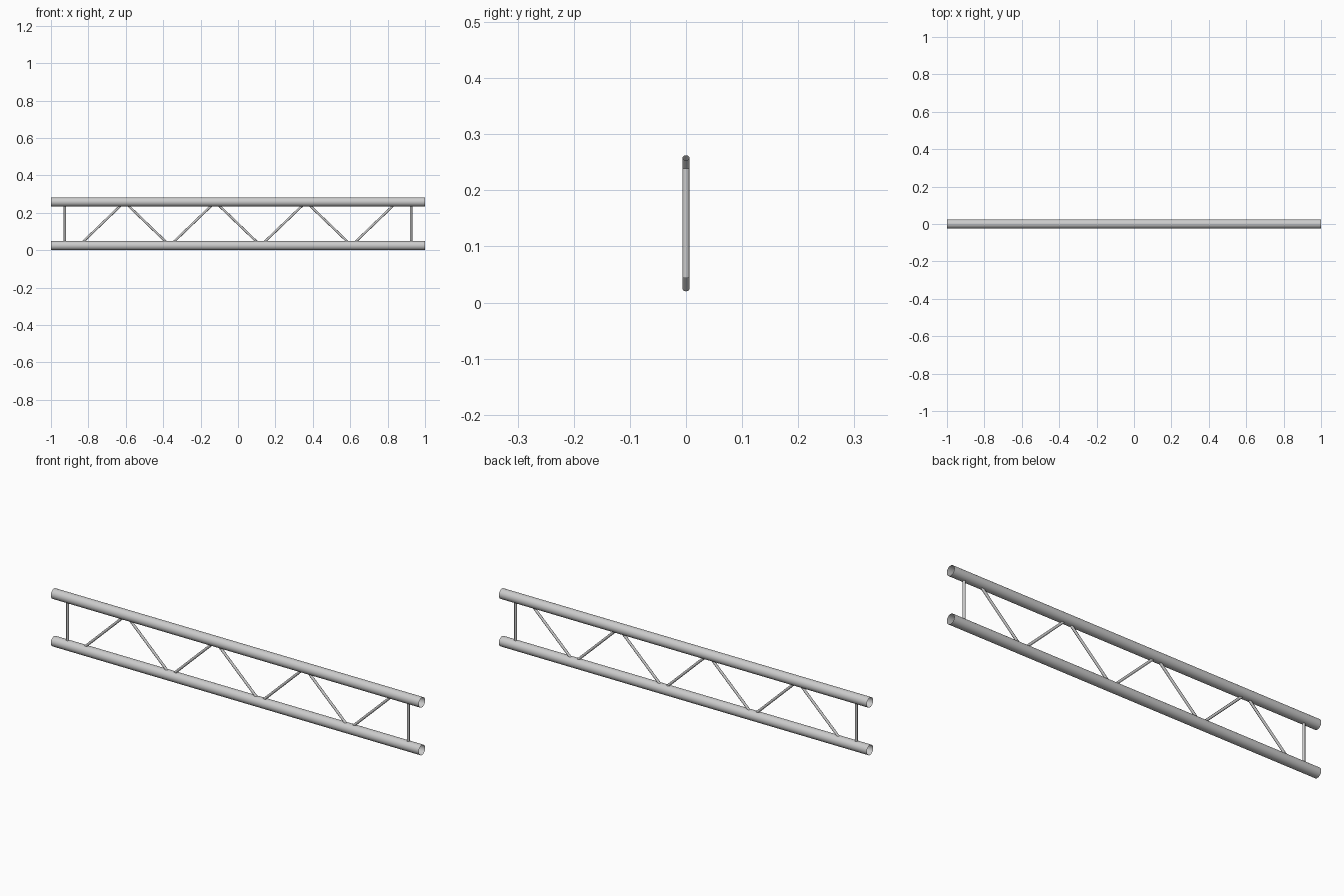
import bpy
import math
from mathutils import Vector

if "Cube" in bpy.data.objects:
    bpy.data.objects.remove(bpy.data.objects["Cube"])

R = 0.0245            # chord radius
WEB_R = 0.0062        # web bar radius
Z_LOW, Z_HIGH = R, 0.258
NODE_X, BAYS = 0.85, 7


def tube(name, a, b, radius, sides):
    """Open-ended round tube between two points."""
    a, b = Vector(a), Vector(b)
    axis = b - a
    bpy.ops.mesh.primitive_cylinder_add(
        vertices=sides, radius=radius, depth=axis.length,
        end_fill_type='NOTHING', location=(a + b) / 2,
        rotation=axis.to_track_quat('Z', 'Y').to_euler())
    obj = bpy.context.object
    obj.name = name
    bpy.ops.object.shade_smooth_by_angle(angle=math.radians(40))
    return obj


# Long chords
for label, z in (("bottom", Z_LOW), ("top", Z_HIGH)):
    tube(f"{label}_chord", (-1, 0, z), (1, 0, z), R, 24)

# Upright end posts, reaching just inside the chord walls
for label, x in (("left", -0.926), ("right", 0.926)):
    tube(f"{label}_post", (x, 0, 0.044), (x, 0, 0.2385), WEB_R, 16)

# Zigzag diagonals, meeting on the chord centre lines
step = 2 * NODE_X / BAYS
for i in range(BAYS):
    x = -NODE_X + i * step
    z0, z1 = (Z_LOW, Z_HIGH) if i % 2 == 0 else (Z_HIGH, Z_LOW)
    tube(f"diagonal_brace_{i + 1}", (x, 0, z0), (x + step, 0, z1), WEB_R, 16)
